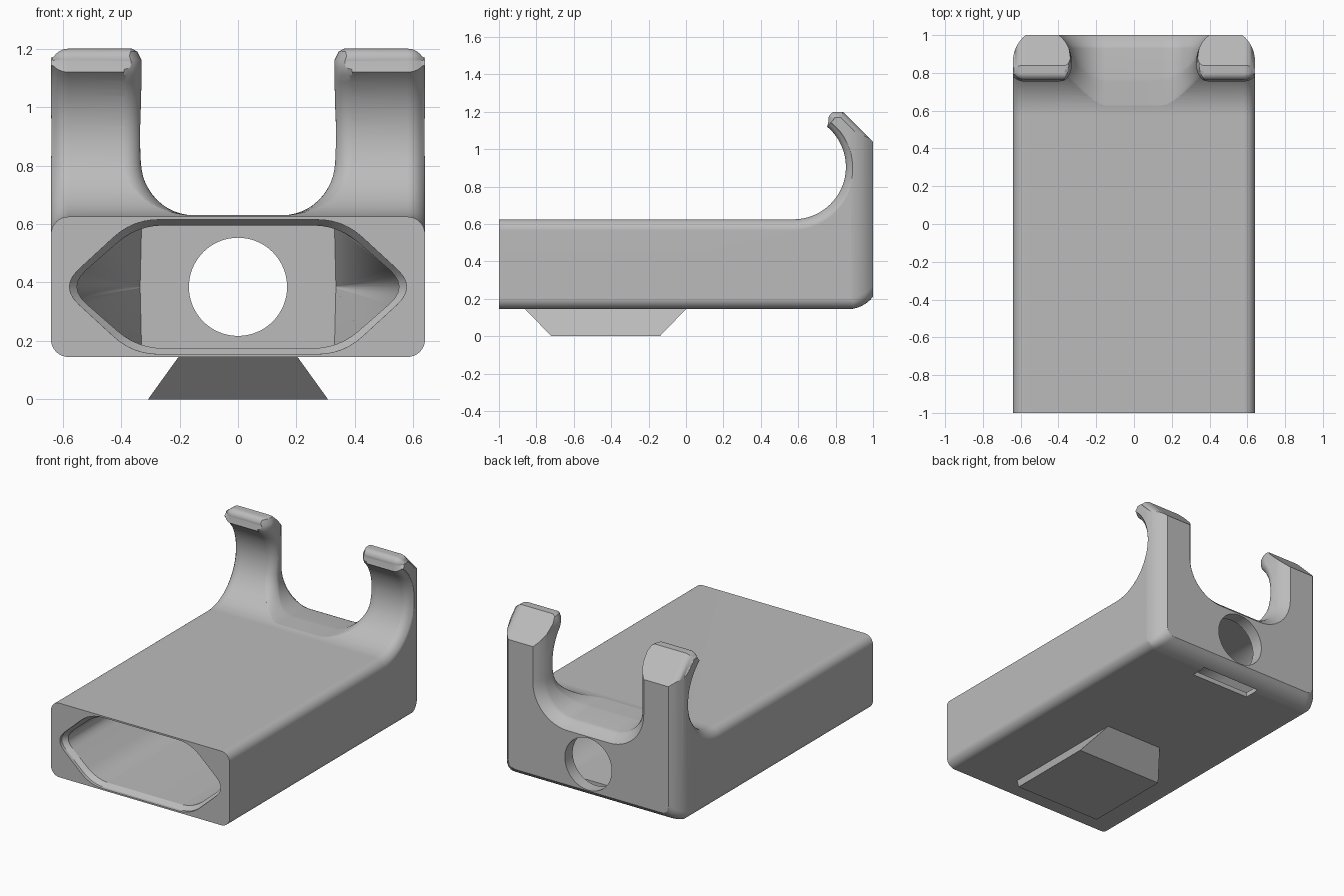
import bpy, bmesh
from math import sin, cos, pi, sqrt, radians
from mathutils import Vector

cube = bpy.data.objects.get("Cube")
if cube:
    bpy.data.objects.remove(cube, do_unlink=True)

grey = bpy.data.materials.new("light grey plastic")
grey.use_nodes = True
COLOUR = (0.5, 0.5, 0.5, 1)
grey.diffuse_color = COLOUR
grey.node_tree.nodes["Principled BSDF"].inputs["Base Color"].default_value = COLOUR

HALF, FLOOR, DECK, TOP = 0.64, 0.145, 0.625, 1.2
ARC_Y, ARC_Z, ARC_R = 0.575, 0.905, 0.28      # inside curve of the hooks
EDGE = 0.06                                   # rounding of long edges
MID = 0.385                                   # height of the cavity axis


def make_object(name, bm):
    bmesh.ops.recalc_face_normals(bm, faces=bm.faces)
    mesh = bpy.data.meshes.new(name)
    bm.to_mesh(mesh)
    bm.free()
    mesh.materials.append(grey)
    ob = bpy.data.objects.new(name, mesh)
    bpy.context.collection.objects.link(ob)
    return ob


def loft(name, sections):
    """Skin closed loops that share a point count, and cap both ends."""
    bm = bmesh.new()
    loops = [[bm.verts.new(p) for p in s] for s in sections]
    n = len(loops[0])
    for a, b in zip(loops, loops[1:]):
        for i in range(n):
            j = (i + 1) % n
            bm.faces.new((a[i], a[j], b[j], b[i]))
    bm.faces.new(loops[0])
    bm.faces.new(loops[-1])
    return make_object(name, bm)


def rounded(corners, cut, steps=6):
    """Round every corner of a 2D polygon."""
    out = []
    pts = [Vector(c) for c in corners]
    for i, p in enumerate(pts):
        a, b = pts[i - 1] - p, pts[(i + 1) % len(pts)] - p
        a, b = (v.normalized() * min(cut, v.length * 0.45) for v in (a, b))
        for k in range(steps + 1):
            t = k / steps
            out.append(p + a * (1 - t) ** 2 + b * t ** 2)
    return out


def back_round(y):
    """Inset of the outline close to the back face."""
    r, start = 0.18, 0.86
    return 0 if y < start else r - sqrt(r * r - (y - start) ** 2)


def boolean(target, tool, operation):
    mod = target.modifiers.new(operation, 'BOOLEAN')
    mod.operation, mod.solver, mod.object = operation, 'EXACT', tool
    tool.hide_render = True
    bpy.context.view_layer.objects.active = target
    bpy.ops.object.modifier_apply(modifier=mod.name)
    bpy.data.objects.remove(tool, do_unlink=True)


# Side profile of body and hooks, shrunk by an inset
def side_profile(inset):
    small = min(inset, 0.03)
    pts = [(-1, FLOOR + inset), (-1, DECK - inset)]
    for k in range(33):
        t = k / 32
        a = radians(-90 + 140 * t)
        r = ARC_R + inset + (small - inset) * t
        pts.append((ARC_Y + r * cos(a), ARC_Z + r * sin(a)))
    tip = 0.038 - small
    for k in range(9):
        a = radians(190 - 100 * k / 8)
        pts.append((0.8 + tip * cos(a), 1.162 + tip * sin(a)))
    slope = 2.04 - 1.4 * small
    pts += [(slope - TOP + small, TOP - small), (1, slope - 1), (1, FLOOR + inset)]
    return pts


stations = []
for k in range(9):
    a = pi / 2 * k / 8
    stations.append((-HALF + EDGE * (1 - sin(a)), EDGE * (1 - cos(a))))
stations = sorted(stations)
stations += [(-x, i) for x, i in reversed(stations)]
body = loft("hooked_body", [[(x, y, z) for y, z in side_profile(i)] for x, i in stations])

# Envelope that rounds the outer edges of the back
envelope = []
for y, d in [(-1.1, -0.02), (0.83, -0.02)] + [(0.86 + 0.0155 * k, None) for k in range(11)]:
    d = back_round(y) - 0.001 if d is None else d
    w = HALF - d
    ring = rounded([(-w, FLOOR + d), (w, FLOOR + d), (w, 1.5), (-w, 1.5)], EDGE)
    envelope.append([(x, y, z) for x, z in ring])
boolean(body, loft("envelope_tool", envelope), 'INTERSECT')

# Gap between the two hooks: outline as (x, z, outward x, outward z)
GAP, BEND, SILL = 0.33, 0.18, DECK + 0.005
half_gap = [(0.38, 1.5, 1, 0), (0.38, 1.21, 1, 0), (0.345, 1.19, 1, 0)]
half_gap += [(GAP, 1.16 - 0.025 * k, 1, 0) for k in range(14)]
for k in range(13):
    a = pi / 2 * k / 12
    half_gap.append((GAP - BEND + BEND * cos(a), SILL + BEND - BEND * sin(a), cos(a), -sin(a)))
outline = half_gap + [(-x, z, -nx, nz) for x, z, nx, nz in reversed(half_gap)]


def gap_section(front_inset, depth=None, y=None):
    ring = []
    for x, z, nx, nz in outline:
        yy = y
        if depth is not None:
            h = min(z, 1.12) - ARC_Z
            yy = ARC_Y + sqrt(max((ARC_R + depth) ** 2 - h * h, 0))
        d = back_round(yy)
        ring.append((x + nx * max(front_inset, d), yy, z + nz * d))
    return ring


gap = [gap_section(EDGE, y=0.4)]
for k in range(9):
    a = pi / 2 * k / 8
    gap.append(gap_section(EDGE * (1 - sin(a)), depth=EDGE * (1 - cos(a))))
gap += [gap_section(0, y=0.93 + 0.016 * k) for k in range(6)]
boolean(body, loft("gap_tool", gap), 'DIFFERENCE')


# Six-sided cavity with a chamfered mouth, narrowing to a box at the back
def cavity_section(y, tip, shoulder, height, cut):
    ring = rounded([(tip, MID), (shoulder, MID + height), (-shoulder, MID + height),
                    (-tip, MID), (-shoulder, MID - height), (shoulder, MID - height)], cut)
    return [(x, y, z) for x, z in ring]


cavity = [cavity_section(-1.05, 0.61, 0.36, 0.23, 0.09),
          cavity_section(-0.98, 0.61, 0.36, 0.23, 0.09),
          cavity_section(-0.95, 0.585, 0.345, 0.21, 0.09),
          cavity_section(0.55, 0.585, 0.345, 0.21, 0.09),
          cavity_section(0.92, 0.335, 0.33, 0.21, 0.004)]
boolean(body, loft("cavity_tool", cavity), 'DIFFERENCE')

# Round hole through the back wall
hole = [[(0.168 * cos(2 * pi * k / 64), y, MID + 0.168 * sin(2 * pi * k / 64))
         for k in range(64)] for y in (0.8, 1.1)]
boolean(body, loft("hole_tool", hole), 'DIFFERENCE')

# Narrow slot through the floor
slot = [[(-0.21, y, 0.1), (0.21, y, 0.1), (0.21, y, 0.22), (-0.21, y, 0.22)] for y in (0.81, 0.91)]
boolean(body, loft("slot_tool", slot), 'DIFFERENCE')

bpy.ops.object.select_all(action='DESELECT')
body.select_set(True)
bpy.context.view_layer.objects.active = body
bpy.ops.object.shade_smooth_by_angle(angle=radians(30))
weighted = body.modifiers.new("even_shading", 'WEIGHTED_NORMAL')
weighted.keep_sharp = True


# Dovetail foot under the body
def foot_section(z, x, front, back):
    return [(-x, front, z), (x, front, z), (x, back, z), (-x, back, z)]


loft("dovetail_foot", [foot_section(0, 0.308, -0.72, -0.14),
                       foot_section(0.15, 0.2, -0.865, 0.005)])
